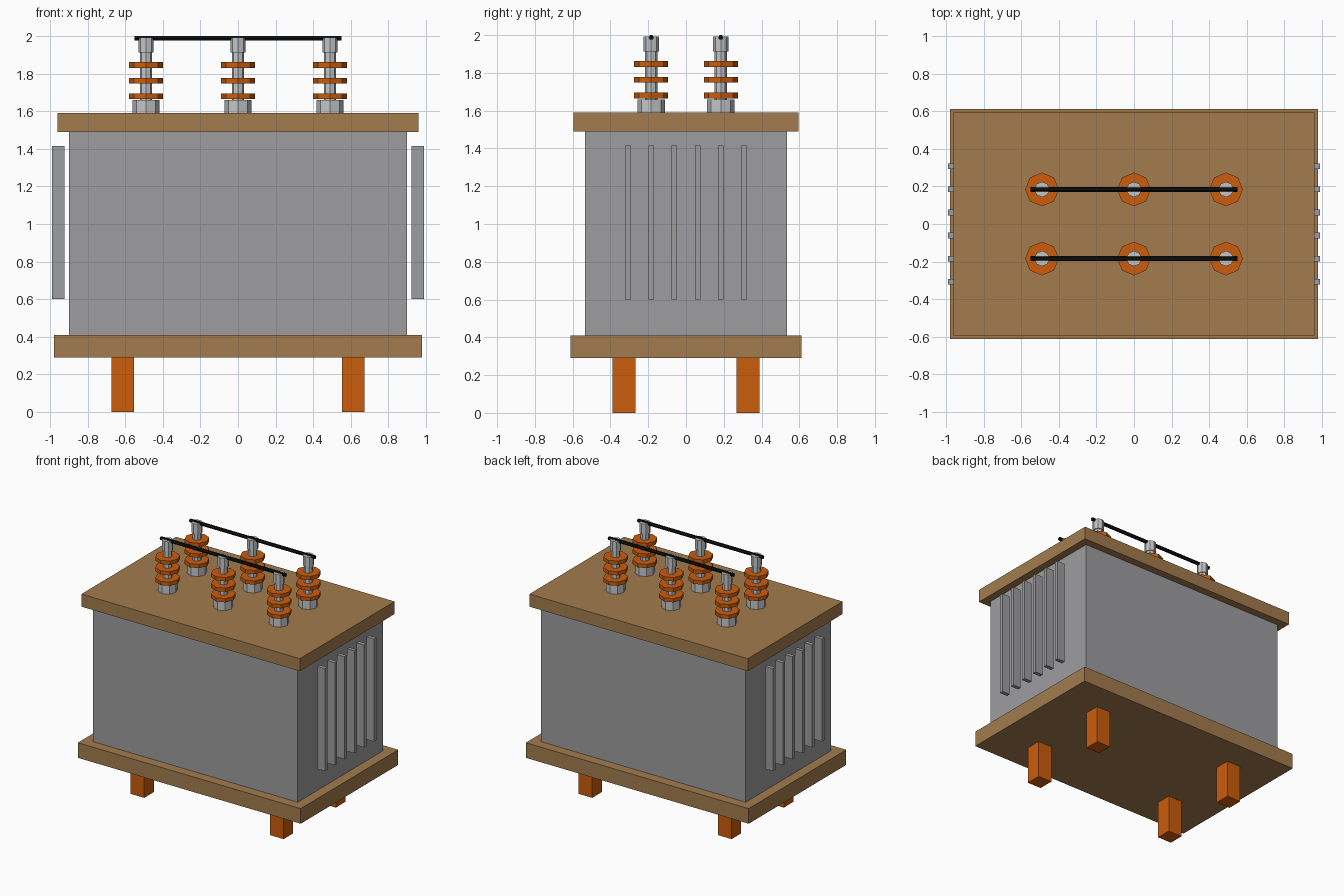
import bpy, math

if "Cube" in bpy.data.objects:
    bpy.data.objects.remove(bpy.data.objects["Cube"])


def mat(name, c):
    m = bpy.data.materials.new(name)
    m.diffuse_color = (*c, 1)
    m.use_nodes = True
    m.node_tree.nodes["Principled BSDF"].inputs["Base Color"].default_value = m.diffuse_color
    return m


BROWN = mat("tan_brown", (0.36, 0.20, 0.077))
GREY = mat("tank_grey", (0.34, 0.34, 0.35))
ORANGE = mat("burnt_orange", (0.60, 0.11, 0.004))
LIGHT = mat("light_steel", (0.55, 0.56, 0.57))
BLACK = mat("black", (0.005, 0.005, 0.005))


def box(name, m, x, y, z0, z1, sx, sy):
    bpy.ops.mesh.primitive_cube_add(size=1, location=(x, y, (z0 + z1) / 2))
    o = bpy.context.object
    o.name = name
    o.scale = (sx, sy, z1 - z0)
    o.data.materials.append(m)


def cyl(name, m, x, y, z0, z1, r, n):
    bpy.ops.mesh.primitive_cylinder_add(vertices=n, radius=r, depth=z1 - z0,
                                        location=(x, y, (z0 + z1) / 2))
    o = bpy.context.object
    o.name = name
    o.data.materials.append(m)


# body
box("base_plate", BROWN, 0, 0, 0.29, 0.41, 1.96, 1.225)
box("tank", GREY, 0, 0, 0.41, 1.49, 1.80, 1.07)
box("lid", BROWN, 0, 0, 1.49, 1.59, 1.92, 1.19)

for sx in (-1, 1):
    # legs
    for sy in (-1, 1):
        box("leg", ORANGE, sx * 0.613, sy * 0.328, 0, 0.29, 0.12, 0.12)
    # cooling fins standing off each end
    for i in range(6):
        box("cooling_fin", GREY, sx * 0.958, (i - 2.5) * 0.123, 0.60, 1.415, 0.066, 0.03)

for y in (-0.184, 0.184):
    # insulator stacks
    for x in (-0.49, 0, 0.49):
        cyl("insulator_foot", LIGHT, x, y, 1.59, 1.66, 0.072, 8)
        cyl("insulator_core", LIGHT, x, y, 1.66, 1.92, 0.033, 8)
        for z in (1.68, 1.763, 1.847):
            cyl("insulator_disc", ORANGE, x, y, z - 0.015, z + 0.015, 0.09, 8)
        cyl("terminal_cap", LIGHT, x, y, 1.912, 1.992, 0.041, 8)
    # bus bar joining the three terminals
    bpy.ops.mesh.primitive_cylinder_add(vertices=6, radius=0.0138, depth=1.10,
                                        location=(0, y, 1.988),
                                        rotation=(0, math.pi / 2, 0))
    bpy.context.object.name = "bus_bar"
    bpy.context.object.data.materials.append(BLACK)
